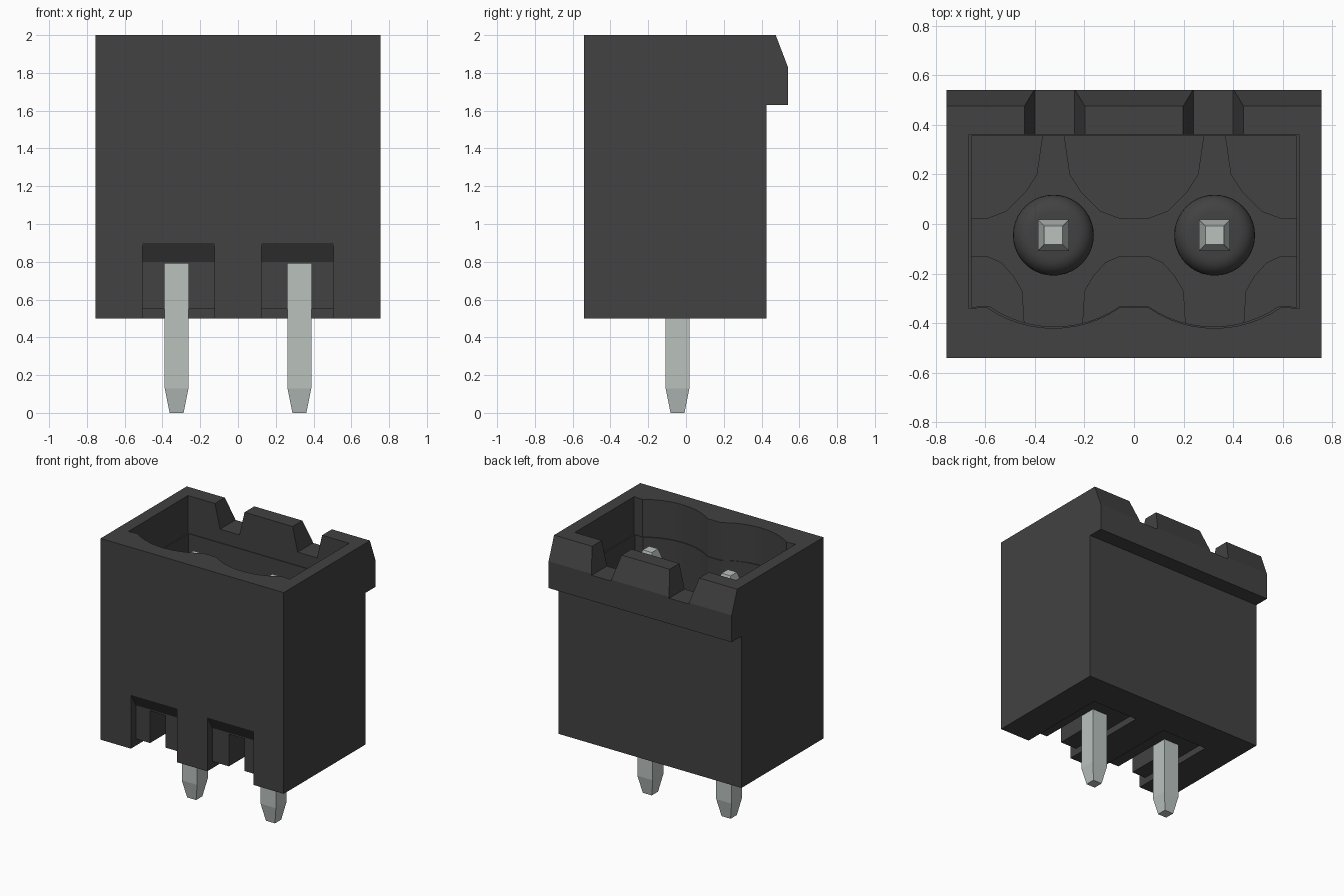
import bpy, bmesh, math
from mathutils import Vector

cube = bpy.data.objects.get("Cube")
if cube:
    bpy.data.objects.remove(cube, do_unlink=True)


def material(name, rgb):
    m = bpy.data.materials.new(name)
    m.use_nodes = True
    m.diffuse_color = (*rgb, 1)
    bsdf = m.node_tree.nodes["Principled BSDF"]
    bsdf.inputs["Base Color"].default_value = (*rgb, 1)
    bsdf.inputs["Roughness"].default_value = 0.6
    return m


BLACK = material("dark grey plastic", (0.054, 0.054, 0.054))
TIN = material("tinned metal", (0.49, 0.54, 0.515))


def finish(name, bm, mat):
    bmesh.ops.recalc_face_normals(bm, faces=bm.faces)
    me = bpy.data.meshes.new(name)
    bm.to_mesh(me)
    bm.free()
    ob = bpy.data.objects.new(name, me)
    bpy.context.collection.objects.link(ob)
    me.materials.append(mat)
    return ob


def prism(name, outline, axis, lo, hi, mat=BLACK):
    """Extrude a 2D outline along x (outline y,z), y (x,z) or z (x,y)."""
    place = {"x": lambda a, b: (lo, a, b),
             "y": lambda a, b: (a, lo, b),
             "z": lambda a, b: (a, b, lo)}[axis]
    step = Vector([(hi - lo) * (axis == k) for k in "xyz"])
    bm = bmesh.new()
    face = bm.faces.new([bm.verts.new(place(*p)) for p in outline])
    ext = bmesh.ops.extrude_face_region(bm, geom=[face])
    verts = [v for v in ext["geom"] if isinstance(v, bmesh.types.BMVert)]
    bmesh.ops.translate(bm, verts=verts, vec=step)
    return finish(name, bm, mat)


def rect(a0, a1, b0, b1):
    return [(a0, b0), (a1, b0), (a1, b1), (a0, b1)]


def cut(ob, cutter):
    mod = ob.modifiers.new("cut", "BOOLEAN")
    mod.operation = "DIFFERENCE"
    mod.solver = "EXACT"
    mod.object = cutter
    cutter.hide_render = True
    bpy.context.view_layer.objects.active = ob
    bpy.ops.object.modifier_apply(modifier=mod.name)
    bpy.data.objects.remove(cutter, do_unlink=True)


def lathe(name, profile, x, y, segs, mat, turn=0.0):
    """Revolve (radius, z) points about a vertical axis, capped at both ends."""
    bm = bmesh.new()
    rings = [[bm.verts.new((x + r * math.cos(turn + math.tau * i / segs),
                            y + r * math.sin(turn + math.tau * i / segs), z))
              for i in range(segs)] for r, z in profile]
    for a, b in zip(rings, rings[1:]):
        for i in range(segs):
            j = (i + 1) % segs
            bm.faces.new((a[i], a[j], b[j], b[i]))
    bm.faces.new(rings[0])
    bm.faces.new(rings[-1])
    return finish(name, bm, mat)


PIN_X, PIN_Y, FLOOR = 0.325, -0.045, 0.95

# Housing: side profile with the latch lip at the upper back
housing = prism("housing", [(-0.54, 0.5), (0.425, 0.5), (0.425, 1.63), (0.54, 1.63),
                            (0.54, 1.83), (0.475, 2.0), (-0.54, 2.0)], "x", -0.755, 0.755)

# Socket with two shallow arcs in its front wall, stepped in slightly lower down
socket = [(0.665, 0.36), (-0.665, 0.36), (-0.665, -0.34)]
for cx in (-PIN_X, PIN_X):
    for i in range(13):
        dx = -0.27 + 0.54 * i / 12
        socket.append((cx + dx, 0.05 - math.sqrt(0.47 ** 2 - dx ** 2)))
socket.append((0.665, -0.34))
cut(housing, prism("socket_upper", socket, "z", 1.72, 2.2))
cut(housing, prism("socket_lower", [(x * 0.985, y * 0.985) for x, y in socket],
                   "z", FLOOR, 1.8))

for s in (-1, 1):
    # Flared latch notches in the back rim
    cx = s * 0.32
    cut(housing, prism("notch", [(cx - 0.08, 1.82), (cx + 0.08, 1.82),
                                 (cx + 0.145, 2.1), (cx - 0.145, 2.1)], "y", 0.3, 0.7))
    # Sloped window at the bottom of the front, with a recess and groove to the pin
    cx = s * 0.315
    cut(housing, prism("window", [(-0.6, 0.4), (-0.48, 0.4), (-0.48, 0.8), (-0.6, 1.0)],
                       "x", cx - 0.19, cx + 0.19))
    cut(housing, prism("recess", rect(cx - 0.19, cx + 0.19, -0.5, 0.17), "z", 0.4, 0.55))
    cut(housing, prism("groove", rect(s * PIN_X - 0.064, s * PIN_X + 0.064, -0.6, -0.1),
                       "z", 0.4, 0.79))

# Raised floor pads that leave a flared channel in front of and behind each pin
front = [(0.115, -0.43), (0.125, -0.27), (0.16, -0.21), (0.21, -0.155), (0.265, -0.13)]
rear = [(0.04, 0.37), (0.065, 0.2), (0.11, 0.13), (0.19, 0.05), (0.27, 0.02)]
for label, edge in (("front", front), ("rear", rear)):
    back_y = edge[0][1]
    inner = [(PIN_X - d, y) for d, y in edge]
    prism(label + "_middle_pad", inner + [(-x, y) for x, y in reversed(inner)],
          "z", FLOOR - 0.03, FLOOR + 0.05)
    for s, side in ((-1, "right"), (1, "left")):
        outer = [(s * (PIN_X + d), y) for d, y in edge]
        prism(f"{label}_{side}_pad", outer + [(s * 0.67, edge[-1][1]), (s * 0.67, back_y)],
              "z", FLOOR - 0.03, FLOOR + 0.05)

# Rounded bosses and square pins with tapered ends
boss = [(0.163, FLOOR - 0.03), (0.163, 1.05)]
boss += [(0.093 + 0.07 * math.cos(a), 1.05 + 0.07 * math.sin(a))
         for a in (math.radians(15 * k) for k in range(1, 7))]
R2 = math.sqrt(2)
pin = [(0.037 * R2, 0.0), (0.063 * R2, 0.13), (0.063 * R2, 1.72), (0.037 * R2, 1.81)]
for s, side in ((-1, "right"), (1, "left")):
    ob = lathe(side + "_boss", boss, s * PIN_X, PIN_Y, 40, BLACK)
    bpy.ops.object.select_all(action="DESELECT")
    ob.select_set(True)
    bpy.context.view_layer.objects.active = ob
    bpy.ops.object.shade_smooth_by_angle(angle=math.radians(35))
    lathe(side + "_pin", pin, s * PIN_X, PIN_Y, 4, TIN, math.pi / 4)
